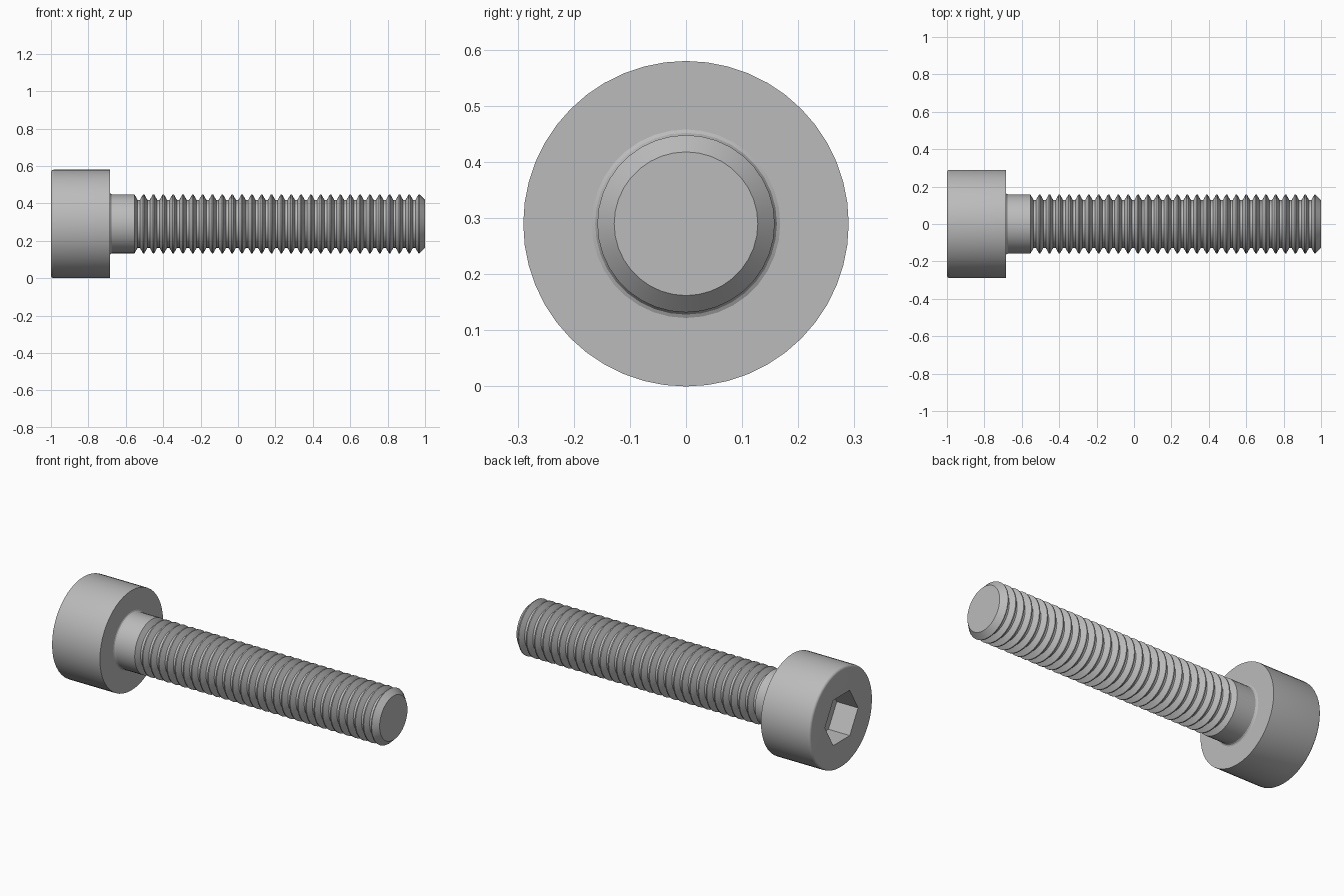
import bpy, bmesh, math
from mathutils import Vector

cube = bpy.data.objects.get("Cube")
if cube:
    bpy.data.objects.remove(cube, do_unlink=True)

HEAD_R, ROD_R, ROOT_R = 0.29, 0.158, 0.128
UNDER_HEAD, SHANK_END = -0.685, -0.557
PITCH, GROOVES = 0.0526, 29
AXIS_Z = HEAD_R

steel = bpy.data.materials.new("grey steel")
steel.use_nodes = True
grey = (0.5, 0.5, 0.5, 1)
steel.diffuse_color = grey
steel.node_tree.nodes["Principled BSDF"].inputs["Base Color"].default_value = grey


def ring(bm, x, radius, sides):
    """Loop of vertices around the bolt axis, the first one on +y."""
    turns = [math.tau * i / sides for i in range(sides)]
    return [bm.verts.new((x, radius * math.cos(t), AXIS_Z + radius * math.sin(t)))
            for t in turns]


def skin(bm, rings):
    """Join neighbouring rings of equal size with quads."""
    for a, b in zip(rings, rings[1:]):
        n = len(a)
        for i in range(n):
            j = (i + 1) % n
            bm.faces.new((a[i], a[j], b[j], b[i]))


def loop_edges(bm, loop):
    return [bm.edges.get((v, loop[i - 1])) for i, v in enumerate(loop)]


def finish(bm, name):
    bmesh.ops.recalc_face_normals(bm, faces=bm.faces)
    mesh = bpy.data.meshes.new(name)
    bm.to_mesh(mesh)
    bm.free()
    mesh.materials.append(steel)
    obj = bpy.data.objects.new(name, mesh)
    bpy.context.collection.objects.link(obj)
    bpy.ops.object.select_all(action='DESELECT')
    obj.select_set(True)
    bpy.context.view_layer.objects.active = obj
    bpy.ops.object.shade_smooth_by_angle(angle=math.radians(28))
    return obj


# Cylinder head with a rounded outer rim and a hexagonal socket
bm = bmesh.new()
fillet = 0.015
rim = []
for k in range(5):
    a = math.pi / 2 * k / 4
    rim.append(ring(bm, -1 + fillet * (1 - math.sin(a)),
                    HEAD_R - fillet * (1 - math.cos(a)), 48))
under = ring(bm, UNDER_HEAD, HEAD_R, 48)
skin(bm, [under] + rim)
bm.faces.new(under)
mouth = ring(bm, -1, 0.152, 6)
floor = ring(bm, -0.863, 0.152, 6)
skin(bm, [mouth, floor])
bm.faces.new(floor)
bmesh.ops.bridge_loops(bm, edges=loop_edges(bm, rim[-1]) + loop_edges(bm, mouth))
finish(bm, "socket_head")

# Plain shank with a small fillet under the head
bm = bmesh.new()
shank = [(UNDER_HEAD, 0.168), (UNDER_HEAD + 0.003, 0.162),
         (UNDER_HEAD + 0.01, ROD_R), (SHANK_END, ROD_R)]
skin(bm, [ring(bm, x, r, 36) for x, r in shank])
finish(bm, "plain_shank")

# Thread made of ring grooves, ending in a chamfered tip
profile = [(SHANK_END, ROD_R)]
for i in range(GROOVES):
    start = SHANK_END + PITCH * i
    profile += [(start + PITCH * f, r) for f, r in
                ((0.06, ROD_R), (0.38, ROOT_R), (0.62, ROOT_R), (0.94, ROD_R))]
profile += [(0.97, ROD_R), (1, ROOT_R)]
bm = bmesh.new()
rings = [ring(bm, x, r, 36) for x, r in profile]
skin(bm, rings)
bm.faces.new(rings[-1])
finish(bm, "threaded_rod")
